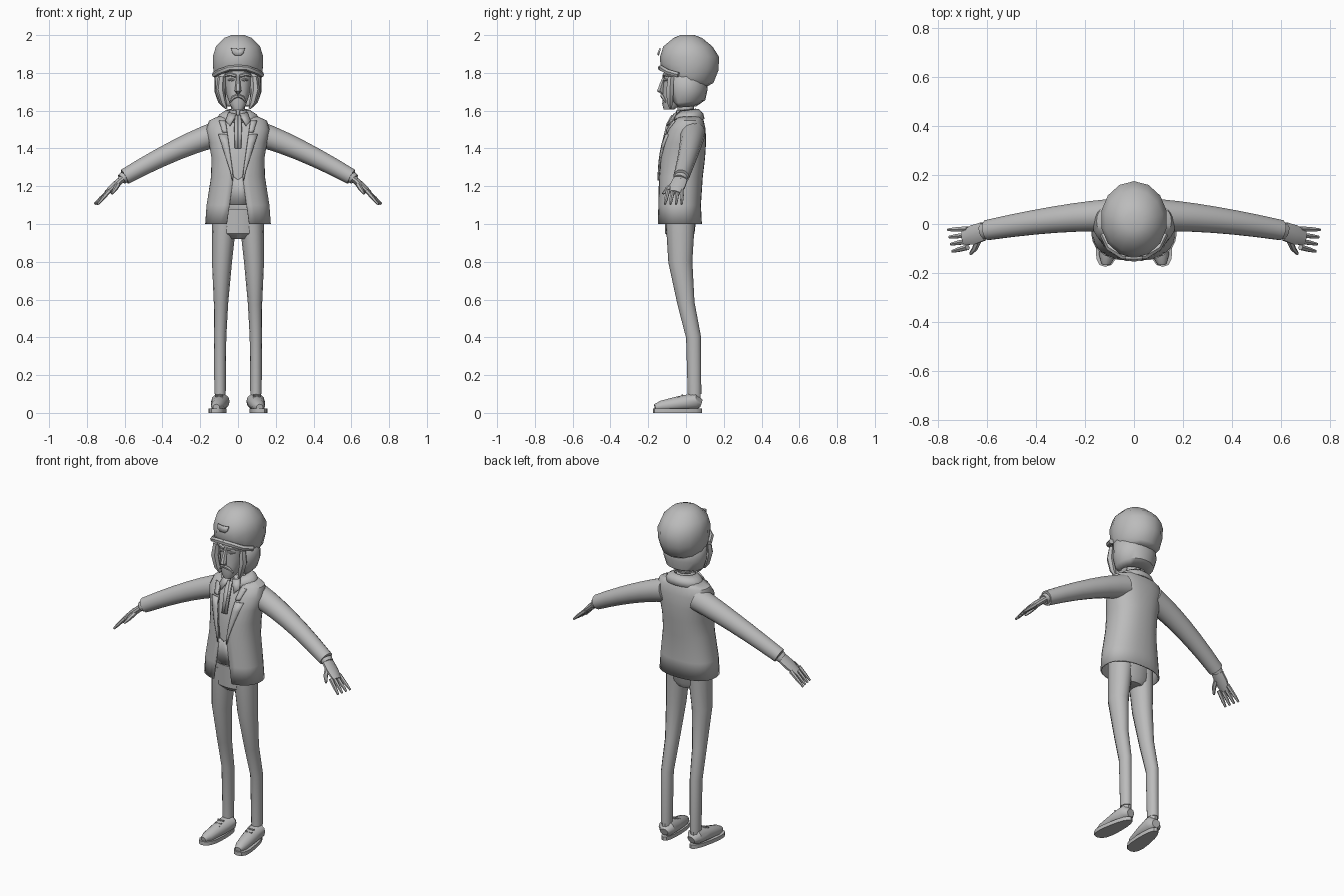
import bpy, bmesh, math
from mathutils import Vector

cube = bpy.data.objects.get("Cube")
if cube:
    bpy.data.objects.remove(cube, do_unlink=True)

colour = (0.5, 0.5, 0.5, 1)
grey = bpy.data.materials.new("plain grey")
grey.use_nodes = True
grey.diffuse_color = colour
grey.node_tree.nodes["Principled BSDF"].inputs["Base Color"].default_value = colour


def finish(name, bm, mirror=False, thick=0, angle=40):
    bmesh.ops.recalc_face_normals(bm, faces=bm.faces)
    mesh = bpy.data.meshes.new(name)
    bm.to_mesh(mesh)
    bm.free()
    mesh.materials.append(grey)
    ob = bpy.data.objects.new(name, mesh)
    bpy.context.collection.objects.link(ob)
    if thick:
        solid = ob.modifiers.new("thickness", "SOLIDIFY")
        solid.thickness, solid.offset = thick, 0
    if mirror:
        ob.modifiers.new("mirror", "MIRROR")
    bpy.ops.object.select_all(action="DESELECT")
    ob.select_set(True)
    bpy.context.view_layer.objects.active = ob
    bpy.ops.object.shade_smooth_by_angle(angle=math.radians(angle))


def skin(name, rings, closed=True, **options):
    """Bridge equal rings of points; closed rings get end caps."""
    bm = bmesh.new()
    rows = [[bm.verts.new(point) for point in ring] for ring in rings]
    count = len(rows[0])
    for low, high in zip(rows, rows[1:]):
        for i in range(count if closed else count - 1):
            j = (i + 1) % count
            bm.faces.new((low[i], low[j], high[j], high[i]))
    if closed:
        bm.faces.new(rows[0])
        bm.faces.new(rows[-1])
    finish(name, bm, **options)


def power(value, p):
    return math.copysign(abs(value) ** p, value)


def shell(name, rings, sides=16, p=1.0, gap=None, **options):
    """Stack of oval rings, left open at the front when a gap rule is given."""
    out = []
    for r in rings:
        start = math.asin((gap(r["z"]) / r["half"]) ** (1 / p)) if gap else 0
        middle, depth = (r["front"] + r["back"]) / 2, (r["back"] - r["front"]) / 2
        ring = []
        for i in range(sides):
            t = i / (sides - 1 if gap else sides)
            a = start + t * (math.tau - 2 * start)
            y = middle - depth * power(math.cos(a), p)
            ring.append((r["half"] * power(math.sin(a), p), y, r["z"] + r.get("tilt", 0) * y))
        out.append(ring)
    skin(name, out, closed=not gap, **options)


def tube(name, path, radii, wide=1.0, sides=10, ref=(0, 1, 0), floor=0.0, **options):
    """Loft along a path; wide stretches each section along ref."""
    points = [Vector(p) for p in path]
    out = []
    for i, (point, radius) in enumerate(zip(points, radii)):
        along = points[min(i + 1, len(points) - 1)] - points[max(i - 1, 0)]
        side = Vector(ref).cross(along).normalized()
        up = along.normalized().cross(side)
        ring = []
        for k in range(sides):
            a = math.tau * k / sides
            v = point + radius * (side * math.cos(a) + up * wide * math.sin(a))
            v.z = max(v.z, floor)
            ring.append(v)
        out.append(ring)
    skin(name, out, **options)


def plate(name, points):
    """Half of a thin outline, mirrored across the middle."""
    bm = bmesh.new()
    bm.faces.new([bm.verts.new(p) for p in points])
    finish(name, bm, thick=0.008, mirror=True)


# Trousers
shell("trouser_seat", [dict(z=.92, half=.07, front=-.08, back=.03),
                       dict(z=.95, half=.125, front=-.11, back=.045),
                       dict(z=1.08, half=.13, front=-.115, back=.06)])
hip, thigh, knee = (.07, -.03, 1.05), (.085, -.03, .8), (.09, 0, .58)
calf, ankle = (.095, .04, .4), (.095, .045, .1)
tube("trouser_leg", [hip, thigh, knee, calf, ankle], [.066, .053, .038, .033, .03],
     wide=1.2, sides=12, mirror=True)

# Shoes
heel, arch, instep = (.09, .08, .05), (.093, .05, .06), (.1, -.03, .05)
ball, toe = (.11, -.13, .035), (.115, -.165, .03)
tube("shoe_upper", [heel, arch, instep, ball, toe], [.022, .045, .04, .03, .016],
     wide=1.1, sides=12, ref=(1, 0, 0), floor=.015, mirror=True)


def sole_ring(z, sides=16):
    for i in range(sides):
        a = math.tau * i / sides
        y = -.045 + .13 * power(math.cos(a), .8)
        yield .1 - .1 * y + (.04 - .08 * y) * power(math.sin(a), .8), y, z


skin("shoe_sole", [list(sole_ring(z)) for z in (0, .022)], mirror=True)
for i in range(3):
    y, z = -.02 - .02 * i, .095 - .01 * i
    tube(f"shoe_lace_{i}", [(x, y, z) for x in (.08, .12)], [.005] * 2, sides=6, mirror=True)
tube("sock", [(.094, .045, z) for z in (.07, .14)], [.027] * 2, wide=1.2, mirror=True)

# Jacket with an open front, and the waistcoat beneath it
BOXY = 0.85


def opening(z):
    return .024 + .14 * abs(z - 1.25)


jacket = [dict(z=1.0, half=.17, front=-.148, back=.08),
          dict(z=1.1, half=.163, front=-.145, back=.075),
          dict(z=1.25, half=.139, front=-.14, back=.085),
          dict(z=1.35, half=.137, front=-.135, back=.097),
          dict(z=1.43, half=.15, front=-.12, back=.102),
          dict(z=1.5, half=.165, front=-.095, back=.1),
          dict(z=1.545, half=.15, front=-.065, back=.09),
          dict(z=1.575, half=.085, front=-.05, back=.075)]
shell("jacket_body", jacket, sides=29, p=BOXY, gap=opening, thick=.008)
inset = .012
shell("waistcoat", [dict(z=r["z"], half=r["half"] - inset, front=r["front"] + inset,
                         back=r["back"] - inset) for r in jacket[1:]], sides=24, p=BOXY)
plate("waistcoat_point", [(0, -.138, 1.235), (.03, -.138, 1.255),
                          (.05, -.135, 1.1), (0, -.138, 1.1)])


def front_y(x, z):
    """Depth of the jacket front at a given width and height."""
    for low, high in zip(jacket, jacket[1:]):
        if z <= high["z"]:
            break
    f = (z - low["z"]) / (high["z"] - low["z"])
    half, front, back = [low[k] + (high[k] - low[k]) * f for k in ("half", "front", "back")]
    bulge = max(0, 1 - (abs(x) / half) ** (2 / BOXY)) ** (BOXY / 2)
    return (front + back) / 2 - (back - front) / 2 * bulge


def lapel(name, bottom, top, narrow, broad, steps=5):
    rows = []
    for i in range(steps + 1):
        t = i / steps
        z = bottom + (top - bottom) * t
        width = narrow + (broad - narrow) * t
        xs = [opening(z) + width * k for k in (0, .5, 1)]
        rows.append([(x, front_y(x, z) - .008, z) for x in xs])
    skin(name, rows, closed=False, thick=.008, mirror=True)


lapel("lapel", bottom=1.23, top=1.475, narrow=.004, broad=.048)
lapel("upper_lapel", bottom=1.485, top=1.545, narrow=.025, broad=.035)
shell("jacket_collar", [dict(z=1.545, half=.115, front=-.07, back=.095, tilt=.1),
                        dict(z=1.575, half=.098, front=-.065, back=.088, tilt=.1),
                        dict(z=1.6, half=.06, front=-.05, back=.065, tilt=.1)],
      sides=17, gap=lambda z: .045, thick=.008)

# Sleeves and cuffs
shoulder, elbow, wrist = Vector((.1, .035, 1.48)), Vector((.3, .03, 1.42)), Vector((.6, -.025, 1.25))
steps = [i / 6 for i in range(7)]
tube("sleeve", [shoulder.lerp(elbow, t).lerp(elbow.lerp(wrist, t), t) for t in steps],
     [.068 - .026 * t for t in steps], sides=14, mirror=True)
cuff = Vector((.615, -.03, 1.237))
tube("shirt_cuff", [wrist, cuff], [.031, .029], wide=1.15, sides=12, mirror=True)

# Hands
knuckles = Vector((.695, -.058, 1.166))
tube("palm", [wrist, cuff.lerp(knuckles, .1)], [.02, .019], wide=1.2, mirror=True)
tube("palm_back", [cuff, cuff.lerp(knuckles, .5), knuckles], [.018, .019, .014],
     wide=2.2, mirror=True)
for i, name in enumerate(("little", "ring", "middle", "index")):
    y = -.02 - .025 * i
    root, tip = Vector((.68, y, 1.178)), Vector((.76 - .006 * i, y * 1.18, 1.105))
    tube(name + "_finger", [root, root.lerp(tip, .6), tip], [.012, .01, .006],
         sides=6, mirror=True)
tube("thumb", [(.635, -.065, 1.21), (.65, -.1, 1.185), (.668, -.122, 1.16)],
     [.014, .012, .006], sides=6, ref=(1, 0, 0), mirror=True)

# Neck, shirt collar and tie
shell("neck", [dict(z=z, half=.038, front=-.045, back=.043) for z in (1.54, 1.68)], sides=12)
shell("shirt_collar", [dict(z=1.545, half=.062, front=-.068, back=.06, tilt=.1),
                       dict(z=1.605, half=.043, front=-.05, back=.05, tilt=.1)],
      sides=13, gap=lambda z: .01, thick=.006)
plate("collar_point", [(.006, -.064, 1.58), (.05, -.05, 1.59),
                       (.066, -.078, 1.545), (.042, -.1, 1.52)])
plate("necktie", [(0, -.075, 1.575), (.014, -.075, 1.575), (.02, -.1, 1.53),
                  (.016, -.13, 1.4), (0, -.13, 1.4)])

# Head from the bearded chin up to the brow
shell("head", [dict(z=1.605, half=.026, front=-.118, back=-.065),
               dict(z=1.635, half=.045, front=-.126, back=-.02),
               dict(z=1.68, half=.06, front=-.124, back=.05),
               dict(z=1.73, half=.072, front=-.122, back=.07),
               dict(z=1.84, half=.085, front=-.115, back=.09)], sides=14, p=BOXY)
tube("nose", [(0, -.112, 1.785), (0, -.128, 1.74), (0, -.138, 1.705), (0, -.122, 1.69)],
     [.01, .013, .018, .008], sides=6)
tube("moustache", [(0, -.128, 1.68), (.025, -.12, 1.67), (.042, -.108, 1.645)],
     [.01, .01, .004], sides=6, mirror=True)
tube("eyebrow", [(.01, -.117, 1.783), (.04, -.112, 1.793), (.07, -.09, 1.785)],
     [.009, .01, .006], sides=6, mirror=True)
tube("eye", [(.016, -.115, 1.763), (.034, -.112, 1.764), (.054, -.1, 1.762)],
     [.003, .009, .003], sides=8, mirror=True)

# Hair: bob at the back and a lock on each side
shell("hair", [dict(z=1.625, half=.075, front=-.075, back=.05, tilt=.1),
               dict(z=1.65, half=.1, front=-.085, back=.095, tilt=.1),
               dict(z=1.7, half=.116, front=-.092, back=.106, tilt=.1),
               dict(z=1.81, half=.115, front=-.1, back=.1)],
      sides=17, gap=lambda z: .07, thick=.016)
tube("side_lock", [(.088, -.08, 1.78), (.094, -.085, 1.71), (.078, -.085, 1.645),
                   (.062, -.082, 1.61)], [.018, .022, .018, .006], sides=6, mirror=True)

# Cap with a folded front and a badge
shell("cap", [dict(z=1.77, half=.122, front=-.118, back=.115, tilt=-.35),
              dict(z=1.79, half=.13, front=-.13, back=.145, tilt=-.3),
              dict(z=1.835, half=.135, front=-.136, back=.172, tilt=-.12),
              dict(z=1.885, half=.137, front=-.138, back=.175),
              dict(z=1.94, half=.12, front=-.12, back=.14),
              dict(z=1.985, half=.075, front=-.066, back=.085),
              dict(z=2.0, half=.035, front=-.03, back=.045)], sides=14, angle=50)
tube("cap_fold", [(0, -.134, 1.826), (.045, -.13, 1.825), (.1, -.095, 1.805),
                  (.125, -.04, 1.79)], [.015] * 4, sides=6, mirror=True)
plate("cap_badge", [(0, -.138, 1.926), (.036, -.137, 1.93), (.03, -.146, 1.905),
                    (.016, -.147, 1.893), (0, -.147, 1.893)])
